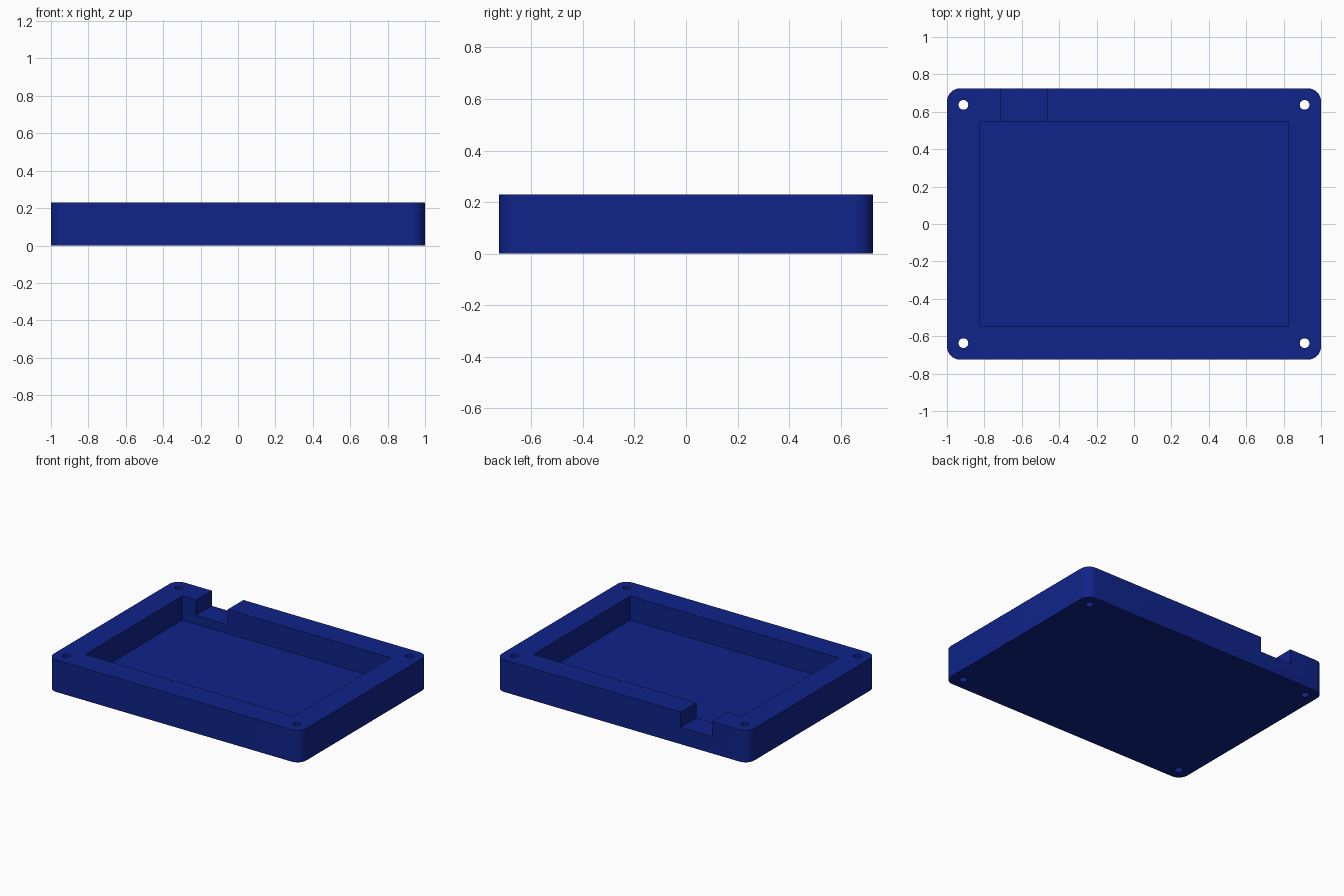
import bpy, bmesh, math

if "Cube" in bpy.data.objects:
    bpy.data.objects.remove(bpy.data.objects["Cube"])

HALF_X, HALF_Y, HEIGHT = 1.0, 0.725, 0.229
CORNER_R = 0.07
FLOOR_Z, NOTCH_Z = 0.057, 0.12
POCKET_X, POCKET_Y = 0.825, 0.547

blue = bpy.data.materials.new("deep blue")
blue.diffuse_color = (0.005, 0.017, 0.25, 1)
blue.use_nodes = True
blue.node_tree.nodes["Principled BSDF"].inputs["Base Color"].default_value = blue.diffuse_color


def prism(name, outline, z0, z1):
    """Extrude a flat outline from z0 up to z1."""
    bm = bmesh.new()
    face = bm.faces.new([bm.verts.new((x, y, z0)) for x, y in outline])
    top = bmesh.ops.extrude_face_region(bm, geom=[face])
    moved = [v for v in top["geom"] if isinstance(v, bmesh.types.BMVert)]
    bmesh.ops.translate(bm, verts=moved, vec=(0, 0, z1 - z0))
    bmesh.ops.recalc_face_normals(bm, faces=bm.faces)
    mesh = bpy.data.meshes.new(name)
    bm.to_mesh(mesh)
    bm.free()
    obj = bpy.data.objects.new(name, mesh)
    bpy.context.collection.objects.link(obj)
    mesh.materials.append(blue)
    return obj


def rect(x0, x1, y0, y1):
    return [(x0, y0), (x1, y0), (x1, y1), (x0, y1)]


def arc(cx, cy, r, start, sweep, count):
    return [(cx + r * math.cos(start + sweep * i / count),
             cy + r * math.sin(start + sweep * i / count)) for i in range(count + 1)]


# Rounded block
outline = []
for k, (sx, sy) in enumerate([(1, 1), (-1, 1), (-1, -1), (1, -1)]):
    outline += arc(sx * (HALF_X - CORNER_R), sy * (HALF_Y - CORNER_R),
                   CORNER_R, k * math.pi / 2, math.pi / 2, 10)
tray = prism("case_tray", outline, 0, HEIGHT)

# Pocket, cable notch in the back wall, and four through holes
cutters = [
    prism("pocket_cutter", rect(-POCKET_X, POCKET_X, -POCKET_Y, POCKET_Y), FLOOR_Z, 0.4),
    prism("notch_cutter", rect(-0.715, -0.465, POCKET_Y - 0.1, HALF_Y + 0.1), NOTCH_Z, 0.4),
]
for sx in (-1, 1):
    for sy in (-1, 1):
        circle = arc(sx * 0.912, sy * 0.637, 0.026, 0, 2 * math.pi, 28)[:-1]
        cutters.append(prism("screw_hole_cutter", circle, -0.1, 0.4))

bpy.context.view_layer.objects.active = tray
for cutter in cutters:
    mod = tray.modifiers.new(cutter.name, 'BOOLEAN')
    mod.operation = 'DIFFERENCE'
    mod.solver = 'EXACT'
    mod.object = cutter
    bpy.ops.object.modifier_apply(modifier=mod.name)
    bpy.data.objects.remove(cutter)

# Smooth rounded walls, crisp edges
bpy.ops.object.select_all(action='DESELECT')
tray.select_set(True)
bpy.ops.object.shade_smooth_by_angle(angle=math.radians(30))
